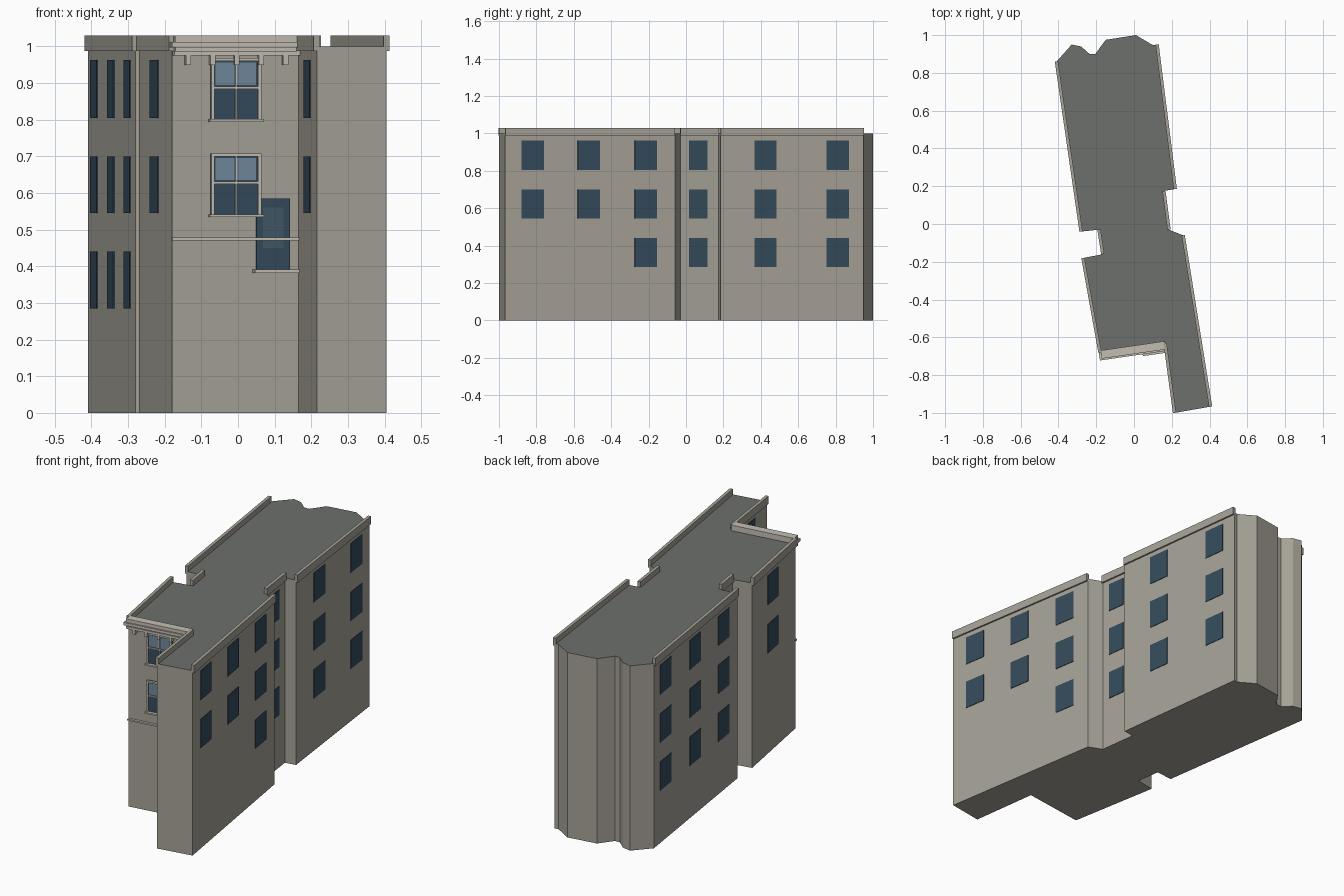
import bpy, bmesh
from mathutils import Vector

if "Cube" in bpy.data.objects:
    bpy.data.objects.remove(bpy.data.objects["Cube"])


def material(name, rgb):
    m = bpy.data.materials.new(name)
    m.diffuse_color = (*rgb, 1)
    m.use_nodes = True
    m.node_tree.nodes["Principled BSDF"].inputs["Base Color"].default_value = m.diffuse_color
    return m


STONE = material("stone", (0.38, 0.36, 0.31))
ROOF = material("roof_felt", (0.15, 0.16, 0.145))
GLASS = material("dark_glass", (0.035, 0.07, 0.105))
SKY = material("pale_glass", (0.16, 0.25, 0.33))
TRIM = material("pale_trim", (0.55, 0.51, 0.45))


def finish(name, bm, *mats):
    bmesh.ops.recalc_face_normals(bm, faces=bm.faces[:])
    me = bpy.data.meshes.new(name)
    bm.to_mesh(me)
    bm.free()
    for m in mats:
        me.materials.append(m)
    ob = bpy.data.objects.new(name, me)
    bpy.context.collection.objects.link(ob)
    return ob


def add_box(bm, frame, u, v, z):
    """Box on a wall: u along the wall, v outwards from it, z up."""
    o, d, n = frame
    quad = [o + d * a + n * b for a, b in
            ((u[0], v[0]), (u[1], v[0]), (u[1], v[1]), (u[0], v[1]))]
    lo = [bm.verts.new((p.x, p.y, z[0])) for p in quad]
    hi = [bm.verts.new((p.x, p.y, z[1])) for p in quad]
    bm.faces.new(lo)
    bm.faces.new(hi)
    for i in range(4):
        j = (i + 1) % 4
        bm.faces.new((lo[i], lo[j], hi[j], hi[i]))


def boxes(name, frame, mat, items):
    bm = bmesh.new()
    for u, v, z in items:
        add_box(bm, frame, u, v, z)
    return finish(name, bm, mat)


# Footprint, clockwise from the back left corner
plan = [Vector(p) for p in (
    (-0.41, 0.86), (-0.33, 0.95), (-0.28, 0.94), (-0.235, 0.9), (-0.205, 0.9),
    (-0.15, 0.975), (0.01, 1.0), (0.1, 0.947), (0.122, 0.95),
    (0.218, 0.185), (0.158, 0.175), (0.185, -0.03), (0.26, -0.06),
    (0.405, -0.967), (0.215, -1.0), (0.165, -0.63), (-0.18, -0.68),
    (-0.27, -0.18), (-0.165, -0.16), (-0.185, -0.03), (-0.28, -0.04))]


def wall(i):
    p, q = plan[i], plan[(i + 1) % len(plan)]
    d = (q - p).normalized()
    return (p, d, Vector((-d.y, d.x))), (q - p).length


# Main block with a flat roof
bm = bmesh.new()
lo = [bm.verts.new((p.x, p.y, 0)) for p in plan]
hi = [bm.verts.new((p.x, p.y, 1)) for p in plan]
bm.faces.new(lo)
top = bm.faces.new(hi)
top.material_index = 1
for i in range(len(plan)):
    j = (i + 1) % len(plan)
    bm.faces.new((lo[i], lo[j], hi[j], hi[i]))
finish("building_block", bm, STONE, ROOF)

# Parapets along the side walls
bm = bmesh.new()
for i in (8, 10, 12, 14, 16, 18, 20):
    frame, length = wall(i)
    add_box(bm, frame, (0, length), (-0.008, 0.009), (0.988, 1.03))
finish("side_parapets", bm, STONE)

# Flat side windows: wall, position along the wall, width, floors
floors = [(0.285, 0.44), (0.545, 0.70), (0.805, 0.963)]
layout = [
    (8, (0.182, 0.686), 0.12, (0, 1, 2)),
    (10, (0.54,), 0.10, (0, 1, 2)),
    (12, (0.171,), 0.12, (0, 1, 2)),
    (12, (0.507, 0.838), 0.12, (1, 2)),
    (14, (0.5,), 0.12, (1, 2)),
    (16, (0.53,), 0.12, (1, 2)),
    (20, (0.165, 0.51, 0.86), 0.12, (0, 1, 2))]
bm = bmesh.new()
for i, spots, width, levels in layout:
    frame, length = wall(i)
    for t in spots:
        c = t * length
        for k in levels:
            add_box(bm, frame, (c - width / 2, c + width / 2),
                    (-0.004, 0.003), floors[k])
finish("side_windows", bm, GLASS)

# Facade frame: u follows x from the middle of the front wall
d = (plan[15] - plan[16]).normalized()
n = Vector((d.y, -d.x))
face = (plan[16] - d * (plan[16].x / d.x), d, n)

# Cornice with brackets and parapet
boxes("cornice", face, TRIM, [
    ((-0.180, 0.168), (-0.01, 0.030), (0.975, 0.988)),
    ((-0.176, 0.165), (-0.01, 0.022), (0.988, 0.997)),
    ((-0.188, 0.168), (-0.01, 0.042), (0.997, 1.012)),
    ((-0.178, 0.165), (-0.01, 0.034), (1.012, 1.03))])
boxes("cornice_brackets", face, TRIM, [
    ((c - 0.007, c + 0.007), (-0.005, 0.026), (0.95, 0.976))
    for c in (-0.14, -0.073, -0.006, 0.061, 0.128)])
boxes("string_course", face, TRIM,
      [((-0.183, 0.168), (-0.005, 0.013), (0.47, 0.478))])

# Two sash windows
L, R, C = -0.076, 0.062, -0.007
for name, z0, z1 in (("top", 0.80, 0.968), ("middle", 0.54, 0.708)):
    mid = (z0 + z1) / 2 + 0.003
    boxes(name + "_sash_glass", face, GLASS,
          [((L, R), (-0.005, 0.007), (z0, z1))])
    boxes(name + "_sash_reflection", face, SKY,
          [((L + 0.013, R - 0.013), (0, 0.009), (mid + 0.008, z1 - 0.012))])
    boxes(name + "_sash_frame", face, TRIM, [
        ((L, L + 0.009), (-0.005, 0.016), (z0, z1)),
        ((R - 0.009, R), (-0.005, 0.016), (z0, z1)),
        ((L, R), (-0.005, 0.016), (z1 - 0.008, z1)),
        ((L, R), (-0.005, 0.014), (mid - 0.003, mid + 0.004)),
        ((C - 0.002, C + 0.002), (-0.005, 0.013), (z0, z1)),
        ((L - 0.005, R + 0.006), (-0.005, 0.024), (z0 - 0.006, z0 + 0.002))])

# Lower stair window with a deep sill
boxes("lower_window", face, GLASS, [((0.05, 0.142), (-0.005, 0.005), (0.39, 0.585))])
boxes("lower_window_reflection", face, material("mid_glass", (0.05, 0.095, 0.135)),
      [((0.068, 0.125), (0, 0.006), (0.45, 0.56))])
boxes("lower_window_sill", face, TRIM, [((0.04, 0.162), (-0.005, 0.052), (0.382, 0.391))])
